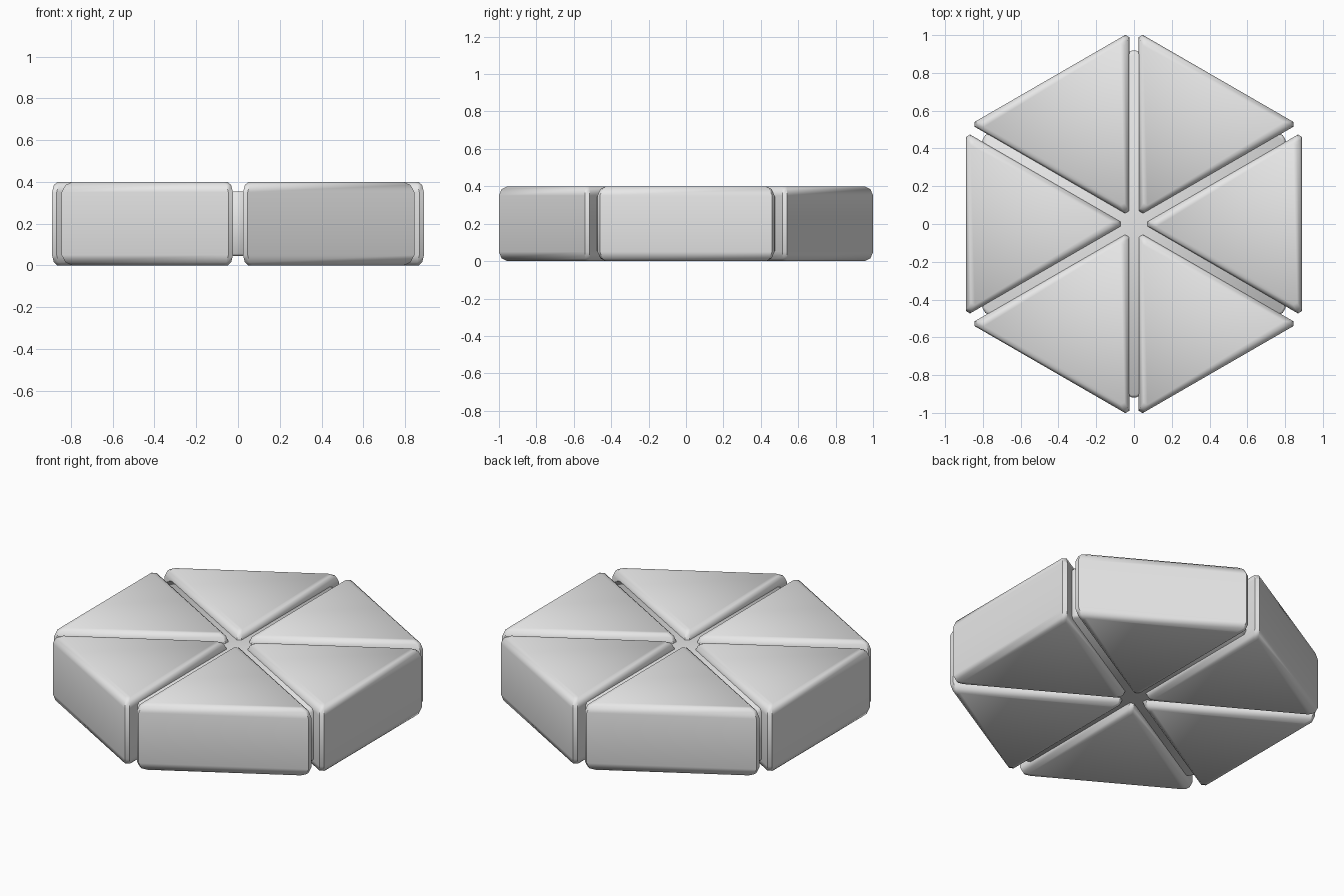
import bpy
import bmesh
import math
from mathutils import Matrix, Vector

cube = bpy.data.objects.get("Cube")
if cube:
    bpy.data.objects.remove(cube, do_unlink=True)

APOTHEM = 0.89      # centre to outer wall
GAP = 0.024         # half the slot between wedges
CHAMFER = 0.022     # depth cut off every vertical corner

grey = bpy.data.materials.new("light grey")
grey.use_nodes = True
colour = (0.8, 0.8, 0.8, 1)
grey.diffuse_color = colour
grey.node_tree.nodes["Principled BSDF"].inputs["Base Color"].default_value = colour


def cut_corners(points, cut):
    """Replace each corner by two points, each moved along an edge."""
    result = []
    for i, p in enumerate(points):
        for q in (points[i - 1], points[(i + 1) % len(points)]):
            result.append(p + (q - p).normalized() * cut)
    return result


def wedge_outline(inset):
    outer = APOTHEM - inset
    apex = (GAP + inset) * 2
    half = (outer - apex) * math.tan(math.radians(30))
    corners = [Vector((apex, 0)), Vector((outer, -half)), Vector((outer, half))]
    return cut_corners(corners, CHAMFER / math.cos(math.radians(30)))


def core_outline(inset):
    corners = [Vector((0, 0.925 - inset)) @ Matrix.Rotation(math.radians(60 * i), 2)
               for i in range(6)]
    return cut_corners(corners, 0.015)


def loft(name, outline, profile, turn=0):
    """Stack insets of an outline at given heights into a closed solid."""
    bm = bmesh.new()
    rings = [[bm.verts.new((p.x, p.y, z)) for p in outline(inset)]
             for z, inset in profile]
    for low, high in zip(rings, rings[1:]):
        for i in range(len(low)):
            j = (i + 1) % len(low)
            bm.faces.new((low[i], low[j], high[j], high[i]))
    bm.faces.new(rings[0])
    bm.faces.new(rings[-1])
    bmesh.ops.recalc_face_normals(bm, faces=bm.faces)
    mesh = bpy.data.meshes.new(name)
    bm.to_mesh(mesh)
    bm.free()
    mesh.materials.append(grey)
    obj = bpy.data.objects.new(name, mesh)
    obj.rotation_euler.z = turn
    bpy.context.collection.objects.link(obj)
    bpy.ops.object.select_all(action='DESELECT')
    obj.select_set(True)
    bpy.context.view_layer.objects.active = obj
    bpy.ops.object.shade_smooth_by_angle(angle=math.radians(45))
    return obj


# Six softened triangular wedges around the centre
soft_edges = [(0, 0.026), (0.015, 0.009), (0.05, 0),
              (0.35, 0), (0.385, 0.009), (0.4, 0.026)]
for i in range(6):
    loft(f"wedge_{i + 1}", wedge_outline, soft_edges, math.radians(60 * i))

# Recessed core seen in the slots
loft("core", core_outline, [(0.045, 0.012), (0.057, 0), (0.343, 0), (0.355, 0.012)])
